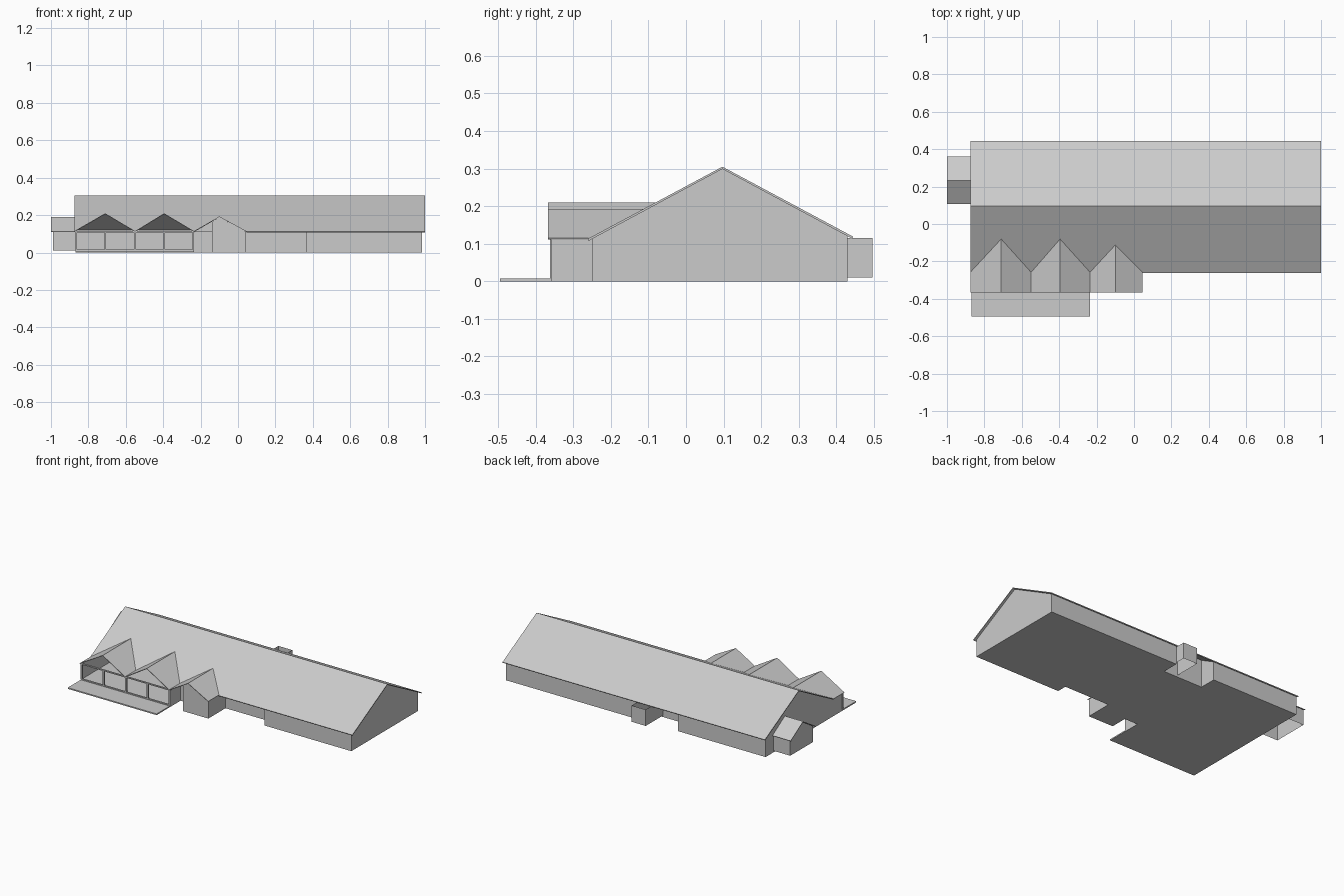
import bpy, bmesh

if "Cube" in bpy.data.objects:
    bpy.data.objects.remove(bpy.data.objects["Cube"])

SLOPE, RIDGE_Y, RIDGE_Z = 0.535, 0.097, 0.305
EAVE = 0.115


def roof_z(y):
    return RIDGE_Z - SLOPE * abs(y - RIDGE_Y)


def meet_y(z):
    """y where height z meets the front main slope"""
    return RIDGE_Y - (RIDGE_Z - z) / SLOPE


def mesh(name, verts, faces, thick=0):
    me = bpy.data.meshes.new(name)
    me.from_pydata(verts, [], faces)
    ob = bpy.data.objects.new(name, me)
    bpy.context.collection.objects.link(ob)
    if thick:
        m = ob.modifiers.new("thickness", 'SOLIDIFY')
        m.thickness, m.offset = thick, -1
    return ob


def prism(name, pts, z0, z1):
    bm = bmesh.new()
    f = bm.faces.new([bm.verts.new((x, y, z0)) for x, y in pts])
    ext = bmesh.ops.extrude_face_region(bm, geom=[f], use_keep_orig=True)
    for v in ext['geom']:
        if isinstance(v, bmesh.types.BMVert):
            v.co.z = z1
    bmesh.ops.recalc_face_normals(bm, faces=bm.faces)
    ob = mesh(name, [], [])
    bm.to_mesh(ob.data)
    bm.free()
    return ob


def box(name, x0, x1, y0, y1, z0, z1):
    return prism(name, [(x0, y0), (x1, y0), (x1, y1), (x0, y1)], z0, z1)


def wall(name, path, z0):
    """Upright wall strip along (x, y, top) points"""
    n = len(path)
    verts = [(x, y, z0) for x, y, t in path] + [tuple(p) for p in path]
    return mesh(name, verts, [(i, i + 1, n + i + 1, n + i) for i in range(n - 1)])


# Floor slab with front terrace, recesses and entrance bay
prism("floor_slab", [(-0.87, -0.495), (-0.235, -0.495), (-0.235, -0.25), (-0.14, -0.25),
                     (-0.14, -0.36), (0.04, -0.36), (0.04, -0.185), (0.365, -0.185),
                     (0.365, -0.25), (0.985, -0.25), (0.985, 0.43), (0.04, 0.43),
                     (0.04, 0.32), (-0.243, 0.32), (-0.243, 0.43), (-0.87, 0.43)], 0, 0.008)

# Main walls, running counter-clockwise and topped by the roof underside
plan = [(0.04, -0.185), (0.365, -0.185), (0.365, -0.25), (0.985, -0.25), (0.985, RIDGE_Y),
        (0.985, 0.43), (0.04, 0.43), (0.04, 0.32), (-0.243, 0.32), (-0.243, 0.43),
        (-0.87, 0.43), (-0.87, RIDGE_Y), (-0.87, -0.25)]
path = [(x, y, roof_z(y) - 0.006) for x, y in plan]
wall("main_walls", path + [(-0.87, -0.36, 0.112)], 0.004)
wall("sunroom_side_wall", [(-0.235, -0.36, 0.112), (-0.235, -0.25, 0.112), (-0.14, -0.25, 0.114)], 0.004)

# Front gables: left x, ridge x, right x, ridge height
gables = [(-0.875, -0.71, -0.55, 0.21), (-0.55, -0.395, -0.235, 0.21), (-0.235, -0.10, 0.045, 0.193)]
for i, (l, p, r, z) in enumerate(gables):
    f, b, rb = -0.367, meet_y(EAVE), meet_y(z)
    mesh(f"gable_roof_{i + 1}",
         [(l, f, EAVE), (p, f, z), (r, f, EAVE), (l, b, EAVE), (p, rb, z), (r, b, EAVE)],
         [(0, 1, 4, 3), (1, 2, 5, 4)], 0.004)

# Main roof, front slope notched where the gables run in
edge = [(-0.875, meet_y(EAVE))]
for l, p, r, z in gables:
    edge += [(p, meet_y(z)), (r, meet_y(EAVE))]
edge += [(0.045, -0.262), (1.0, -0.262), (1.0, RIDGE_Y), (-0.875, RIDGE_Y)]
n = len(edge)
verts = [(x, y, roof_z(y)) for x, y in edge + [(-0.875, 0.445), (1.0, 0.445)]]
mesh("main_roof", verts, [tuple(range(n)), (n - 1, n - 2, n + 1, n)], 0.006)

# Entrance bay under the third gable
wall("entrance_bay", [(-0.14, -0.25, 0.165), (-0.14, -0.36, 0.165), (-0.10, -0.36, 0.189),
                      (0.04, -0.36, 0.113), (0.04, -0.25, 0.113), (0.04, -0.185, 0.148)], 0.004)

# Sunroom glazing frame
for i, x in enumerate((-0.866, -0.71, -0.55, -0.395, -0.239)):
    box(f"sunroom_post_{i + 1}", x - 0.005, x + 0.005, -0.362, -0.352, 0.008, 0.112)
for i, z in enumerate((0.008, 0.107)):
    box(f"sunroom_rail_{i + 1}", -0.87, -0.235, -0.362, -0.352, z, z + 0.007)

# Side annex with its own ridge roof
wall("annex_walls", [(-0.87, 0.35, 0.112), (-0.99, 0.35, 0.112), (-0.99, 0.233, 0.185),
                     (-0.99, 0.116, 0.112), (-0.87, 0.116, 0.112)], 0.01)
av = [(x, y, z) for x in (-1.0, -0.87) for y, z in ((0.106, 0.112), (0.233, 0.19), (0.36, 0.112))]
mesh("annex_roof", av, [(0, 3, 4, 1), (1, 4, 5, 2)], 0.004)

# Open-topped enclosure at the back
wall("back_enclosure", [(0.04, 0.32, EAVE), (0.04, 0.497, EAVE), (-0.06, 0.497, EAVE),
                        (-0.06, 0.32, EAVE)], 0.01)
